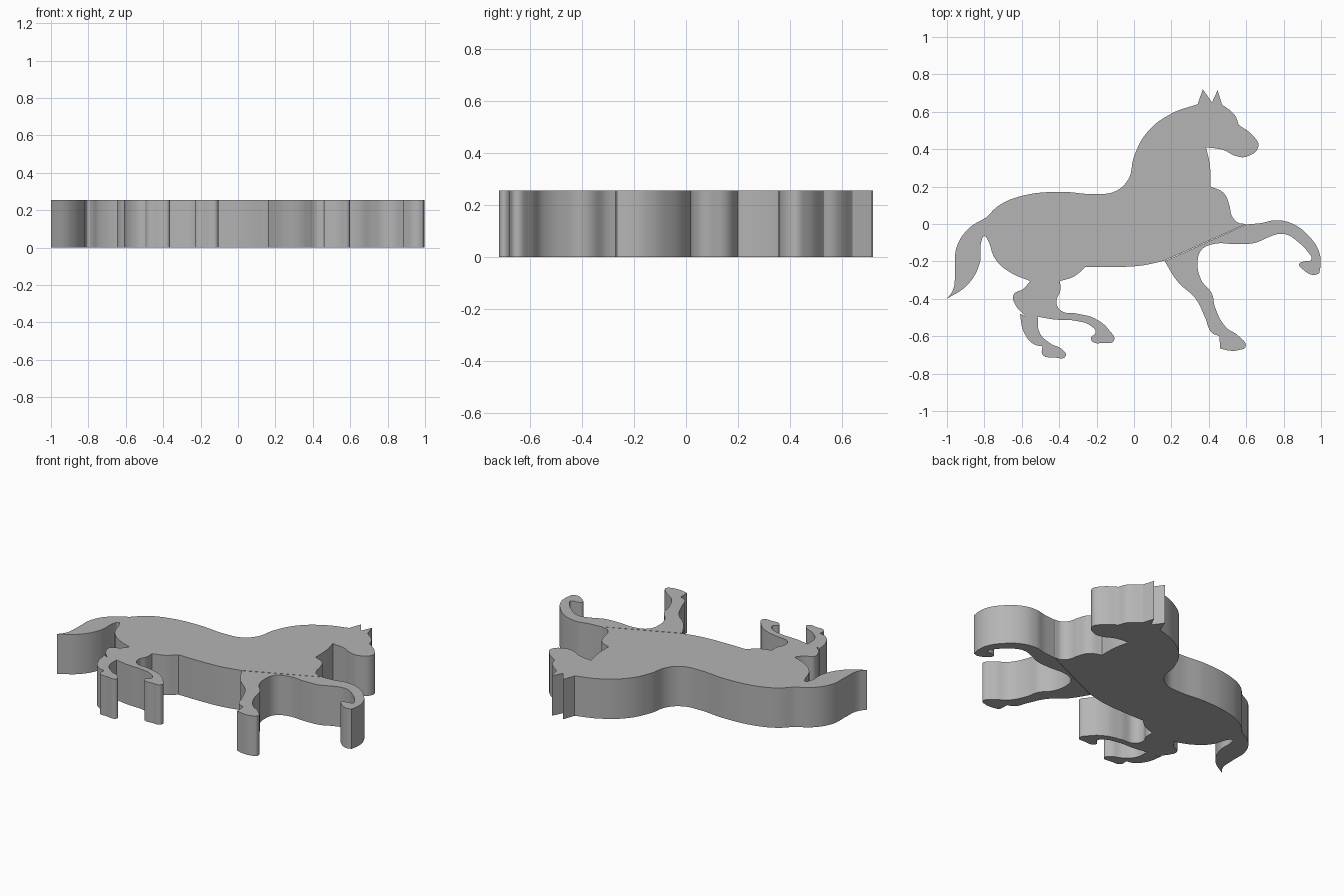
import bpy

THICKNESS = 0.255

grey = bpy.data.materials.new("dark_grey")
grey.diffuse_color = (0.46, 0.46, 0.46, 1)


def corner(x, y):
    return (x, y, True)


def slab(name, outline):
    """Extrude a closed 2D outline; plain points are smooth, corner() points sharp."""
    curve = bpy.data.curves.new(name, 'CURVE')
    curve.dimensions = '2D'
    curve.fill_mode = 'BOTH'
    curve.extrude = THICKNESS / 2
    curve.resolution_u = 8
    spline = curve.splines.new('BEZIER')
    spline.bezier_points.add(len(outline) - 1)
    spline.use_cyclic_u = True
    for bp, p in zip(spline.bezier_points, outline):
        bp.co = (p[0], p[1], 0)
        kind = 'VECTOR' if len(p) == 3 else 'AUTO'
        bp.handle_left_type = bp.handle_right_type = kind
    obj = bpy.data.objects.new(name, curve)
    obj.location.z = THICKNESS / 2
    bpy.context.collection.objects.link(obj)
    bpy.ops.object.select_all(action='DESELECT')
    obj.select_set(True)
    bpy.context.view_layer.objects.active = obj
    bpy.ops.object.convert(target='MESH')
    obj = bpy.context.object
    # Weld caps to walls
    bpy.ops.object.mode_set(mode='EDIT')
    bpy.ops.mesh.select_all(action='SELECT')
    bpy.ops.mesh.remove_doubles(threshold=0.0002)
    bpy.ops.mesh.normals_make_consistent(inside=False)
    bpy.ops.object.mode_set(mode='OBJECT')
    bpy.ops.object.shade_smooth_by_angle()
    obj.data.materials.clear()
    obj.data.materials.append(grey)
    return obj


# Chest, muzzle and ears
head = [
    corner(0.60, 0.0), (0.555, 0.008), (0.523, 0.045), (0.51, 0.10), (0.48, 0.165),
    corner(0.41, 0.20), (0.405, 0.32), corner(0.385, 0.41), (0.48, 0.395),
    (0.54, 0.365), (0.60, 0.36), (0.665, 0.415), (0.64, 0.468), corner(0.56, 0.53),
    (0.54, 0.58), corner(0.47, 0.64), corner(0.447, 0.715), corner(0.417, 0.65),
    corner(0.368, 0.72), corner(0.34, 0.64),
]
# Mane, back and tail
back = [
    (0.20, 0.59), (0.07, 0.49), (0.0, 0.36), (-0.03, 0.24), (-0.10, 0.175),
    (-0.20, 0.16), (-0.40, 0.172), (-0.60, 0.15), (-0.72, 0.10), corner(-0.79, 0.035),
    (-0.89, -0.03), (-0.95, -0.13), (-0.957, -0.25), (-0.967, -0.35), corner(-1.0, -0.40),
    (-0.89, -0.325), (-0.825, -0.21), (-0.815, -0.09), (-0.80, -0.065), (-0.785, -0.08),
    (-0.74, -0.19), (-0.66, -0.26), corner(-0.555, -0.305),
]
# Both hind legs and the belly
hind = [
    (-0.59, -0.345), (-0.645, -0.38), (-0.635, -0.43), corner(-0.58, -0.495),
    corner(-0.61, -0.48), (-0.59, -0.575), (-0.54, -0.64), corner(-0.49, -0.655),
    (-0.488, -0.70), (-0.43, -0.713), (-0.365, -0.706), (-0.385, -0.67),
    (-0.445, -0.64), (-0.505, -0.58), corner(-0.515, -0.495), (-0.43, -0.51),
    (-0.31, -0.518), (-0.23, -0.545), (-0.205, -0.58), (-0.23, -0.61), (-0.22, -0.63),
    (-0.16, -0.635), (-0.108, -0.625), (-0.135, -0.565), (-0.21, -0.505),
    (-0.30, -0.48), (-0.395, -0.46), (-0.415, -0.41), (-0.395, -0.36),
    corner(-0.395, -0.305), (-0.32, -0.28), corner(-0.26, -0.23), (-0.10, -0.23),
    (0.04, -0.222), corner(0.16, -0.197),
]
slab("horse_body", head + back + hind)

# Raised and planted front legs
slab("horse_front_legs", [
    corner(0.164, -0.199), corner(0.60, -0.0025), (0.68, 0.005), (0.76, 0.02),
    (0.85, 0.0), (0.94, -0.07), (0.99, -0.15), (0.998, -0.21), corner(0.99, -0.265),
    (0.955, -0.272), (0.90, -0.24), (0.883, -0.215), (0.91, -0.20), (0.948, -0.19),
    (0.93, -0.15), (0.87, -0.09), (0.825, -0.06), (0.78, -0.053), (0.72, -0.07),
    (0.65, -0.1), (0.56, -0.108), (0.42, -0.108), (0.36, -0.14), (0.34, -0.21),
    (0.36, -0.30), (0.415, -0.37), (0.435, -0.45), (0.49, -0.55), (0.56, -0.60),
    (0.597, -0.655), (0.56, -0.674), (0.51, -0.677), corner(0.46, -0.665),
    corner(0.457, -0.60), (0.415, -0.58), (0.38, -0.50), (0.33, -0.40), (0.235, -0.31),
])
